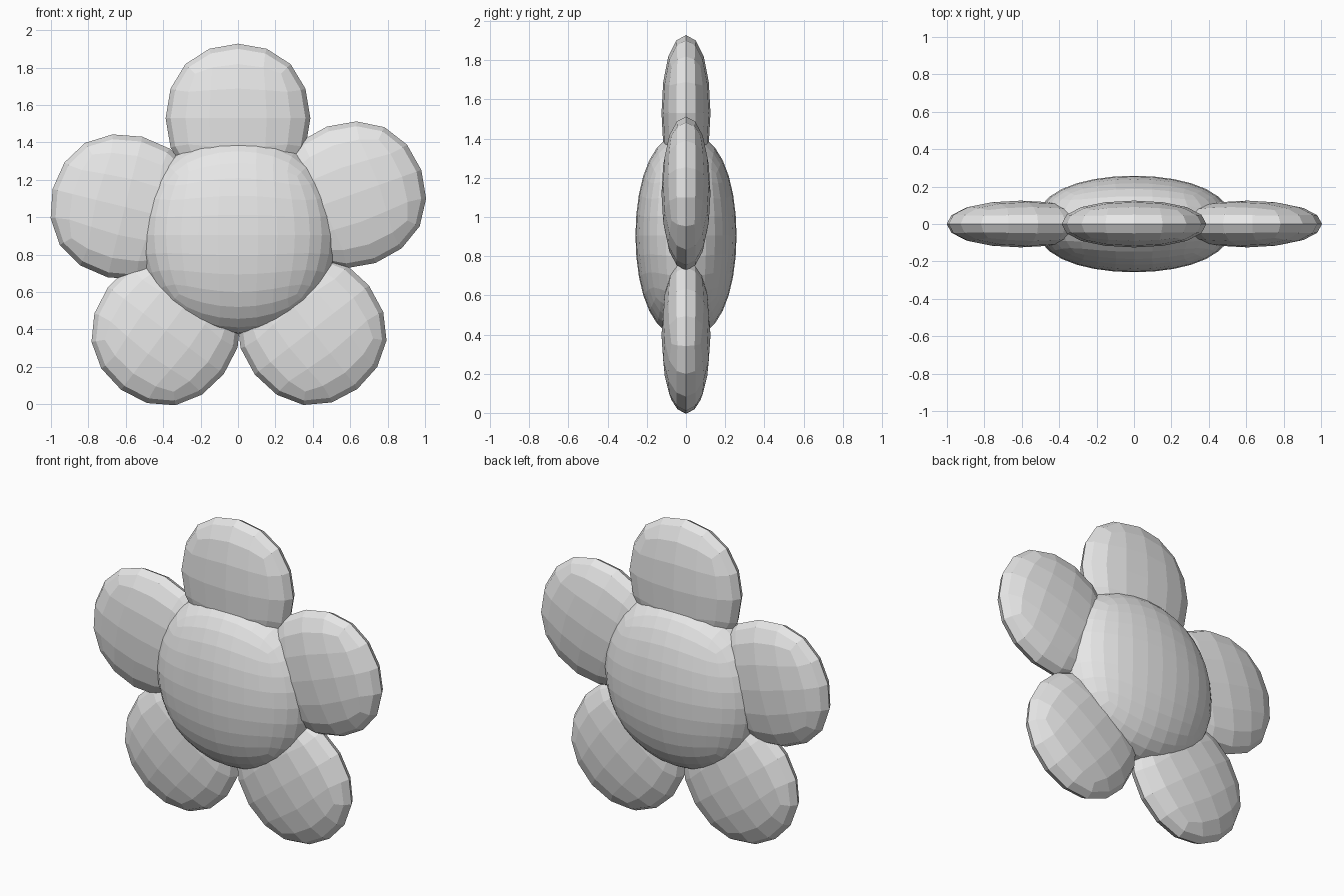
import bpy
import math

if "Cube" in bpy.data.objects:
    bpy.data.objects.remove(bpy.data.objects["Cube"])

grey = bpy.data.materials.new("light_grey")
grey.diffuse_color = (0.8, 0.8, 0.8, 1)
grey.use_nodes = True
grey.node_tree.nodes["Principled BSDF"].inputs["Base Color"].default_value = grey.diffuse_color

LIMIT = 0.8395  # a subdivided cube shrinks to this share of its half size


def rounded_pad(name, centre, half, level, turn=0.0):
    """Flat-shaded, subdivided cube squashed into a cushion."""
    bpy.ops.mesh.primitive_cube_add(size=2, location=centre)
    ob = bpy.context.object
    ob.name = name
    ob.scale = [h / LIMIT for h in half]
    ob.rotation_euler = (0, turn, 0)
    mod = ob.modifiers.new("rounding", 'SUBSURF')
    mod.levels = mod.render_levels = level
    ob.data.materials.append(grey)
    bpy.ops.object.shade_flat()
    return ob


# Flower centre
HUB = 0.905
rounded_pad("flower_centre", (0, 0, HUB), (0.53, 0.258, 0.53), 3)

# Five petals, each pointing away from the centre
petals = {
    "petal_top": (0.0, 1.53),
    "petal_right": (0.605, 1.12),
    "petal_left": (-0.605, 1.055),
    "petal_lower_right": (0.395, 0.397),
    "petal_lower_left": (-0.385, 0.395),
}
for name, (x, z) in petals.items():
    rounded_pad(name, (x, 0, z), (0.387, 0.125, 0.398), 2,
                math.atan2(x, z - HUB))
